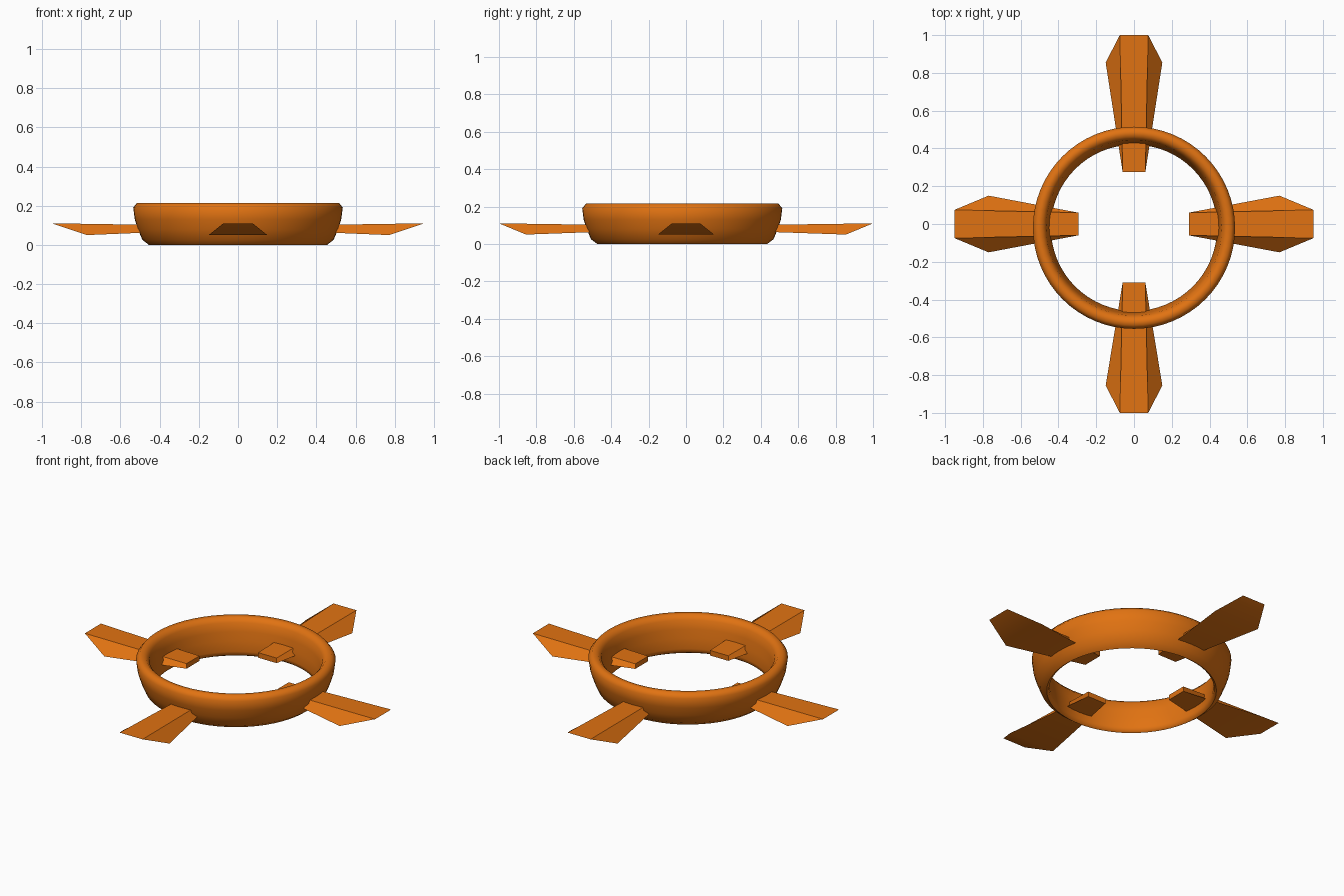
import bpy, bmesh, math

if "Cube" in bpy.data.objects:
    bpy.data.objects.remove(bpy.data.objects["Cube"])

mat = bpy.data.materials.new("orange")
mat.diffuse_color = (0.75, 0.17, 0.006, 1)
mat.use_nodes = True
mat.node_tree.nodes["Principled BSDF"].inputs["Base Color"].default_value = mat.diffuse_color


def finish(name, bm, angle):
    bmesh.ops.recalc_face_normals(bm, faces=bm.faces)
    mesh = bpy.data.meshes.new(name)
    bm.to_mesh(mesh)
    bm.free()
    obj = bpy.data.objects.new(name, mesh)
    bpy.context.collection.objects.link(obj)
    mesh.materials.append(mat)
    bpy.ops.object.select_all(action='DESELECT')
    obj.select_set(True)
    bpy.context.view_layer.objects.active = obj
    bpy.ops.object.shade_smooth_by_angle(angle=math.radians(angle))
    return obj


# Ring: a leaning rounded profile (radius, z) turned around the centre
profile = [(0.455, 0.0), (0.488, 0.025), (0.511, 0.08), (0.527, 0.13),
           (0.535, 0.19), (0.515, 0.215), (0.485, 0.213), (0.465, 0.19),
           (0.455, 0.14), (0.447, 0.09), (0.44, 0.03), (0.443, 0.008)]
SEGMENTS = 64
bm = bmesh.new()
loops = []
for i in range(SEGMENTS):
    a = 2 * math.pi * i / SEGMENTS
    loops.append([bm.verts.new((r * math.cos(a), r * math.sin(a), z)) for r, z in profile])
n = len(profile)
for i in range(SEGMENTS):
    a, b = loops[i], loops[(i + 1) % SEGMENTS]
    for j in range(n):
        k = (j + 1) % n
        bm.faces.new((a[j], b[j], b[k], a[k]))
ring = finish("ring", bm, 60)
ring.location = (0, -0.02, 0)


# Blade: a flared wedge with a flat ridge and an undercut tip
def blade(name, turn, inner, wide, tip):
    bm = bmesh.new()
    corners = []
    for r, half, z in ((inner, 0.06, 0.07), (wide, 0.15, 0.05),
                       (tip, 0.075, 0.11), (inner, 0.06, 0.10)):
        corners.append([bm.verts.new((r, s * half, z)) for s in (-1, 1)])
    for j in range(4):
        a, b = corners[j], corners[(j + 1) % 4]
        bm.faces.new((a[0], a[1], b[1], b[0]))
    for side in (0, 1):
        bm.faces.new([c[side] for c in corners])
    obj = finish(name, bm, 40)
    obj.rotation_euler.z = math.radians(turn)


blade("right_blade", 0, 0.29, 0.77, 0.95)
blade("back_blade", 90, 0.275, 0.855, 1.0)
blade("left_blade", 180, 0.295, 0.77, 0.95)
blade("front_blade", 270, 0.31, 0.855, 1.0)
